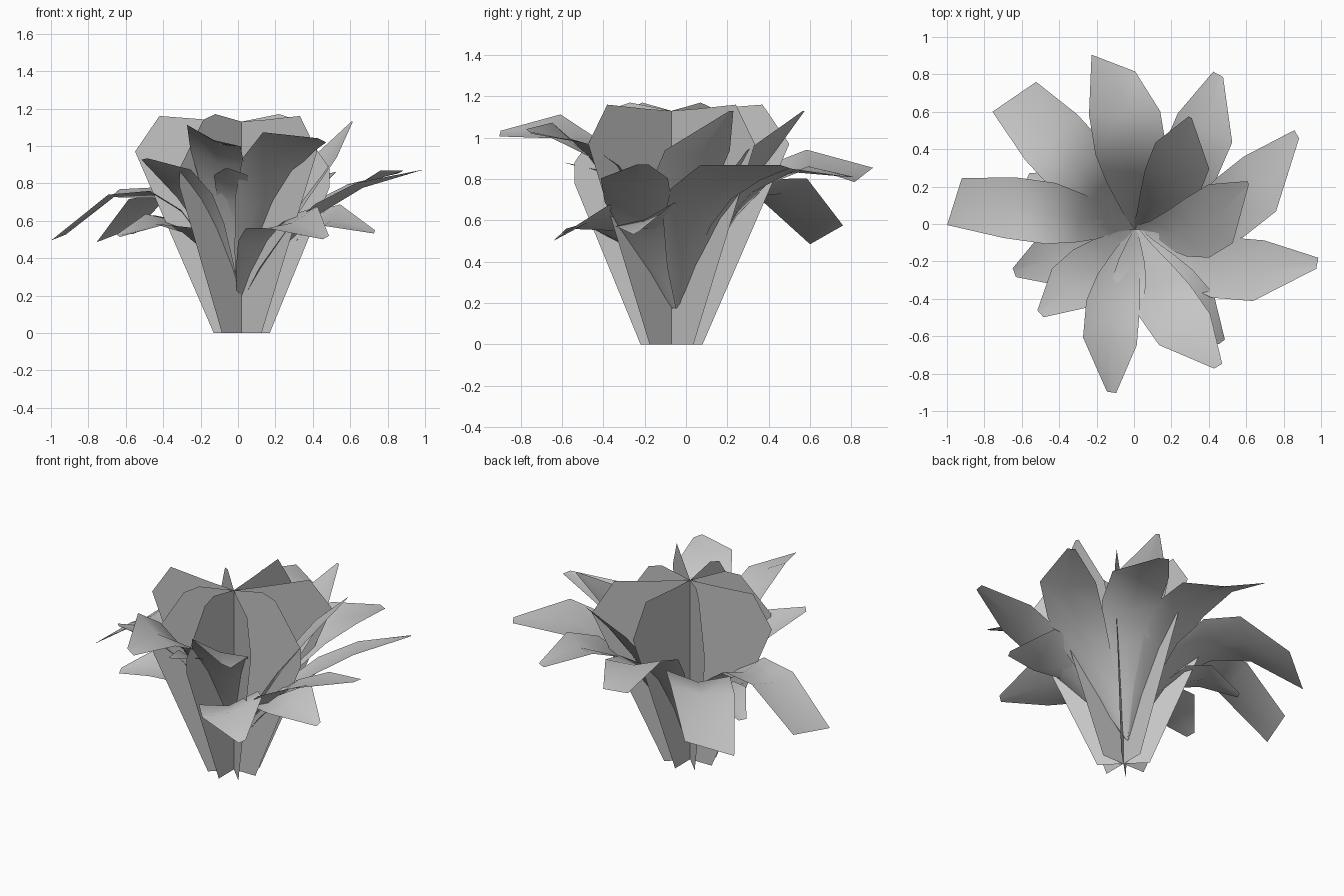
import bpy
from math import cos, sin, radians
from mathutils import Vector

cube = bpy.data.objects.get("Cube")
if cube:
    bpy.data.objects.remove(cube, do_unlink=True)

grey = bpy.data.materials.new("plain_grey")
grey.use_nodes = True
tone = (0.56, 0.56, 0.56, 1)
grey.diffuse_color = tone
grey.node_tree.nodes["Principled BSDF"].inputs["Base Color"].default_value = tone

AXIS = Vector((0.02, -0.07, 0))


def make_object(name, verts, faces, smooth):
    mesh = bpy.data.meshes.new(name)
    mesh.from_pydata(verts, [], faces)
    mesh.materials.append(grey)
    for polygon in mesh.polygons:
        polygon.use_smooth = smooth
    mesh.update()
    obj = bpy.data.objects.new(name, mesh)
    bpy.context.collection.objects.link(obj)
    return obj


# Crossed upright cards: each has one broad half and one rounder half
BROAD = [(0.15, 0), (0.57, 0.97), (0.44, 1.16), (0.18, 1.14)]
ROUND = [(0.15, 0), (0.47, 0.78), (0.47, 0.88), (0.29, 1.14), (0.2, 1.17)]


def upright_card(name, degrees):
    angle = radians(degrees)
    direction = Vector((cos(angle), sin(angle), 0))
    up = Vector((0, 0, 1))
    verts = [AXIS.copy(), AXIS + up * 1.13]
    faces = []
    for outline, side in ((BROAD, 1), (ROUND, -1)):
        start = len(verts)
        verts += [AXIS + direction * side * r + up * z for r, z in outline]
        loop = [0] + list(range(start, len(verts))) + [1]
        faces.append(loop if side > 0 else loop[::-1])
    make_object(name, verts, faces, False)


for name, degrees in (("side_card", 180), ("depth_card", 90),
                      ("front_diagonal_card", 315), ("back_diagonal_card", 45)):
    upright_card(name, degrees)


# Leaves: an arched, sideways bent centreline with a blade folded near the stem
BLADE = [(0, 0.1), (0.15, 0.42), (0.33, 0.78), (0.5, 1), (0.72, 1)]


def leaf(name, x, y, z, arch, width, tip_width, bend=0, tilt=0, skew=0):
    tip = Vector((x, y, z))
    root = AXIS * 0.4
    out = Vector((x, y, 0)) - root
    reach = out.length
    out.normalize()
    side = Vector((-out.y, out.x, 0))
    base = root + Vector((0, 0, 0.13))
    control = root + out * reach * 0.44 + side * bend + Vector((0, 0, arch))
    verts, faces = [], []
    for t, share in BLADE + [(1, tip_width / width)]:
        centre = base * (1 - t) ** 2 + control * 2 * t * (1 - t) + tip * t * t
        half = width * share / 2
        lift = Vector((0, 0, half * 0.6 * (1 - t)))
        # the left edge rises and the right edge falls by the tilt
        across = side * half + out * skew * t ** 4 + Vector((0, 0, tilt * share * t))
        verts += [centre + lift + across, centre, centre + lift - across]
    for row in range(len(BLADE)):
        for column in range(2):
            a = row * 3 + column
            faces.append((a, a + 1, a + 4, a + 3))
    make_object(name, verts, faces, True)


# Tip position, arch height, blade width, tip width, bend, tilt, tip skew
LEAVES = {
    "upper_leaf": [
        (0.3, 0.57, 1.13, 0.78, 0.32, 0.02, -0.13),
        (0.61, 0.22, 1.13, 0.78, 0.34, 0.02, -0.24),
        (0.45, -0.76, 1.03, 1.12, 0.32, 0.05, -0.13, -0.07),
        (-0.12, -0.9, 1.02, 1.22, 0.29, 0.05, -0.12, -0.08),
    ],
    "middle_leaf": [
        (-0.11, 0.86, 0.82, 1.07, 0.38, 0.22, -0.06, 0.06, 0.06),
        (-0.64, 0.68, 0.53, 1.1, 0.37, 0.28, 0, -0.06, 0.02),
        (-0.96, 0.12, 0.51, 1.12, 0.33, 0.26, -0.03, -0.02, 0.02),
        (0.45, 0.8, 0.81, 1, 0.33, 0.06, -0.18),
        (0.87, 0.48, 0.86, 0.86, 0.34, 0.05, -0.32, -0.05),
        (0.98, -0.21, 0.87, 0.78, 0.33, 0.06, -0.24),
        (-0.5, -0.48, 0.93, 0.85, 0.28, 0.05, 0, 0.02),
        (-0.06, -0.59, 0.88, 0.9, 0.18, 0.02),
    ],
    "lower_leaf": [
        (-0.64, -0.26, 0.52, 0.75, 0.3, 0.05, 0, -0.04),
        (0.47, -0.63, 0.51, 0.78, 0.34, 0.04, -0.12, 0.08),
        (-0.57, 0.25, 0.53, 0.8, 0.26, 0.05),
        (0.73, -0.24, 0.54, 0.78, 0.3, 0.03, -0.06, 0.08),
    ],
}
for tier, rows in LEAVES.items():
    for number, row in enumerate(rows, 1):
        leaf(f"{tier}_{number}", *row)
